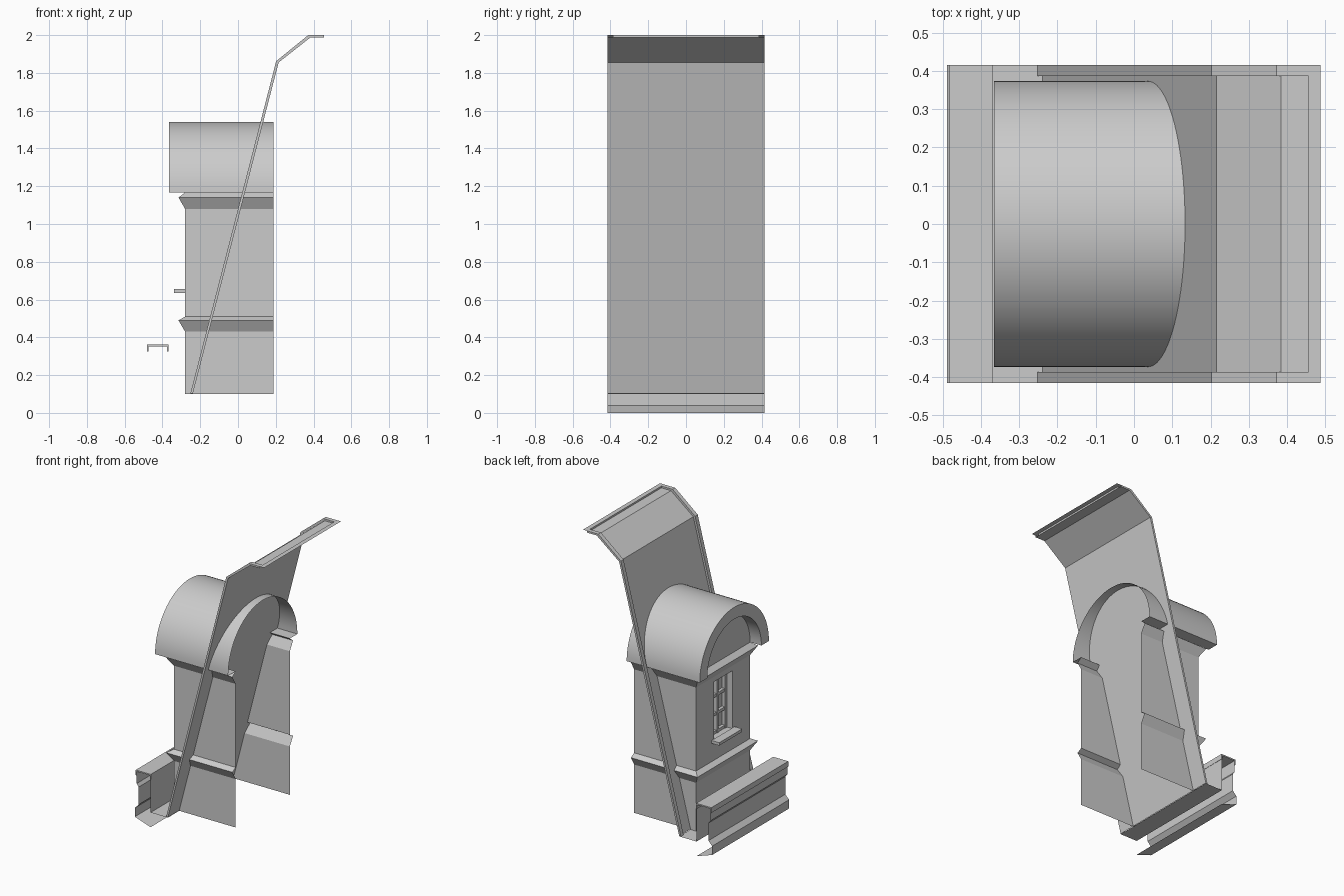
import bpy, bmesh, math

cube = bpy.data.objects.get("Cube")
if cube:
    bpy.data.objects.remove(cube, do_unlink=True)

grey = bpy.data.materials.new("plain_grey")
grey.use_nodes = True
grey.diffuse_color = (0.6, 0.6, 0.6, 1)
grey.node_tree.nodes["Principled BSDF"].inputs["Base Color"].default_value = (0.6, 0.6, 0.6, 1)


def finish(name, bm, smooth=False):
    bmesh.ops.remove_doubles(bm, verts=bm.verts, dist=0.0005)
    bmesh.ops.recalc_face_normals(bm, faces=bm.faces)
    mesh = bpy.data.meshes.new(name)
    bm.to_mesh(mesh)
    bm.free()
    mesh.materials.append(grey)
    obj = bpy.data.objects.new(name, mesh)
    bpy.context.collection.objects.link(obj)
    if smooth:
        bpy.ops.object.select_all(action='DESELECT')
        obj.select_set(True)
        bpy.context.view_layer.objects.active = obj
        bpy.ops.object.shade_smooth_by_angle(angle=math.radians(30))


def face(bm, points):
    bm.faces.new([bm.verts.new(p) for p in points])


def bridge(bm, row_a, row_b, skip=None):
    """Quads between two rows of points."""
    for i in range(len(row_a) - 1):
        if i != skip:
            face(bm, [row_a[i], row_a[i + 1], row_b[i + 1], row_b[i]])


def sheet(bm, profile, y0, y1):
    """Extrude an open x-z profile along y."""
    bridge(bm, [(x, y0, z) for x, z in profile], [(x, y1, z) for x, z in profile])


def box(bm, lo, hi):
    verts = bmesh.ops.create_cube(bm, size=1)["verts"]
    for v in verts:
        v.co = [(a + b) / 2 + c * (b - a) for a, b, c in zip(lo, hi, v.co)]


WIDE, INNER = 0.415, 0.386

# Roof: full-width sheet with raised strips along the sides and the top end
raised = [(-0.252, 0.103), (0.202, 1.862), (0.372, 2.0), (0.456, 2.0)]
field = [(-0.239, 0.103), (0.215, 1.855), (0.384, 1.988), (0.456, 1.988)]
bm = bmesh.new()
sheet(bm, field, -WIDE, WIDE)
for s in (-1, 1):
    sheet(bm, raised + [(0.487, 2.0)], s * INNER, s * WIDE)
    for y in (s * INNER, s * WIDE):
        bridge(bm, [(x, y, z) for x, z in raised], [(x, y, z) for x, z in field])
    sheet(bm, [raised[0], field[0]], s * INNER, s * WIDE)
sheet(bm, [(0.456, 1.988), (0.456, 2.0), (0.487, 2.0)], -INNER, INNER)
finish("roof_slope", bm)

# Eaves: valley floor, back wall and moulded fascia
bm = bmesh.new()
sheet(bm, [(-0.239, 0.1), (-0.37, 0.1), (-0.37, 0.33)], -WIDE, WIDE)
sheet(bm, [(-0.475, 0.33), (-0.475, 0.27), (-0.46, 0.25), (-0.46, 0.13),
           (-0.488, 0.1), (-0.488, 0.04), (-0.37, 0.0)], -WIDE, WIDE)
finish("eaves_fascia", bm)

# Folded coping over the eaves
bm = bmesh.new()
box(bm, (-0.482, -WIDE, 0.352), (-0.368, WIDE, 0.361))
for x in (-0.482, -0.375):
    box(bm, (x, -WIDE, 0.325), (x + 0.007, WIDE, 0.352))
finish("eaves_coping", bm)

# Dormer walls: moulded section wrapped round three sides
FRONT, BACK, HALF = -0.28, 0.187, 0.292
WIN_Y, WIN_LOW, WIN_TOP = 0.1, 0.65, 1.045
SPRING = 1.167
section = [(0, 0.1), (0, 0.43), (0.035, 0.49), (0, 0.51),
           (0, 1.08), (0.035, 1.14), (0, SPRING)]


def wall_row(out, z):
    x, y = FRONT - out, HALF + out
    return [(BACK, -y, z), (x, -y, z), (x, y, z), (BACK, y, z)]


def ring(half, low, top, x):
    pts = [(x, -half, low), (x, half, low), (x, half, top), (x, -half, top)]
    return pts + pts[:1]


bm = bmesh.new()
rows = [wall_row(o, z) for o, z in section]
for i in range(len(rows) - 1):
    bridge(bm, rows[i], rows[i + 1], skip=1 if section[i][1] == 0.51 else None)

# Wall round the window and the window reveal
DEPTH = 0.065
opening = ring(WIN_Y, WIN_LOW, WIN_TOP, FRONT)
bridge(bm, ring(HALF, 0.51, 1.08, FRONT), opening)
bridge(bm, opening, ring(WIN_Y, WIN_LOW, WIN_TOP, FRONT + DEPTH))
finish("dormer_walls", bm)

# Window: pane, surround and glazing bars
bm = bmesh.new()
x0, x1 = FRONT + 0.04, FRONT + DEPTH
face(bm, ring(WIN_Y, WIN_LOW, WIN_TOP, x1)[:4])
for y in (-WIN_Y + 0.01, 0, WIN_Y - 0.01):
    box(bm, (x0, y - 0.01, WIN_LOW), (x1, y + 0.01, WIN_TOP))
for i in range(4):
    z = WIN_LOW + 0.01 + i * (WIN_TOP - WIN_LOW - 0.02) / 3
    box(bm, (x0 + 0.004, -WIN_Y, z - 0.01), (x1, WIN_Y, z + 0.01))
finish("window", bm)

bm = bmesh.new()
box(bm, (-0.338, -0.124, 0.635), (FRONT, 0.124, 0.655))
finish("window_sill", bm)

# Arched dormer roof with a deep front ring, flat feet and a recessed end wall
OUTER_R, NOSE = 0.373, -0.365


def arc(radius, x, steps=40):
    return [(x, radius * math.cos(math.pi * i / steps),
             SPRING + radius * math.sin(math.pi * i / steps)) for i in range(steps + 1)]


bm = bmesh.new()
bridge(bm, arc(OUTER_R, BACK), arc(OUTER_R, NOSE))
bridge(bm, arc(OUTER_R, NOSE), arc(HALF, NOSE))
bridge(bm, arc(HALF, NOSE), arc(HALF, FRONT))
for s in (-1, 1):
    face(bm, [(NOSE, s * HALF, SPRING), (NOSE, s * OUTER_R, SPRING),
              (BACK, s * OUTER_R, SPRING), (BACK, s * HALF, SPRING)])
finish("arched_roof", bm, smooth=True)

bm = bmesh.new()
face(bm, arc(HALF, FRONT))
finish("arch_end_wall", bm)
